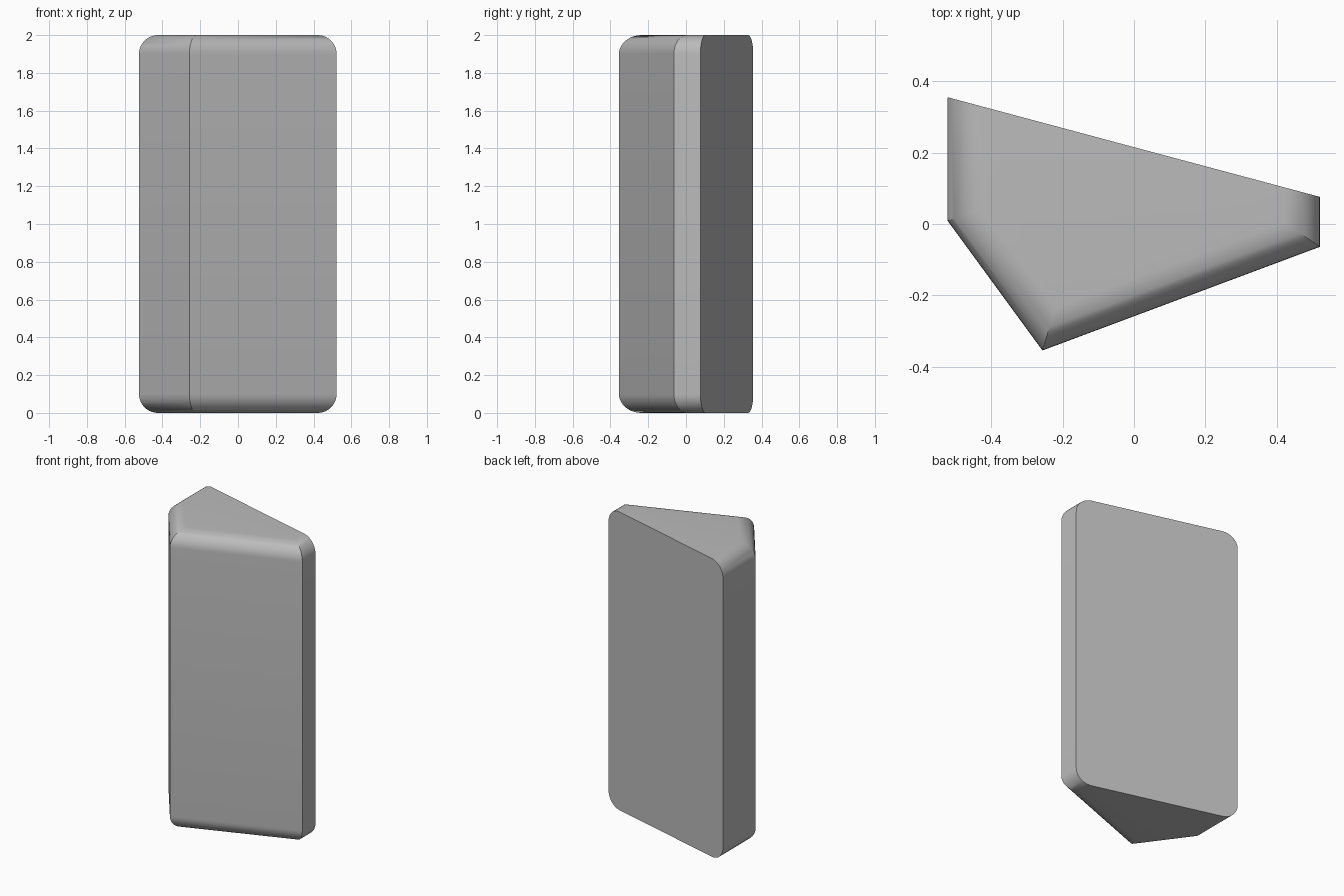
import bpy, bmesh, math
from mathutils import Vector
from mathutils.geometry import intersect_line_line_2d, normal

HEIGHT, RADIUS, STEPS = 2.0, 0.1, 10

cube = bpy.data.objects.get("Cube")
if cube:
    bpy.data.objects.remove(cube)

# Footprint, counter-clockwise; the last-but-one side is the flat back
outline = [Vector(p) for p in ((-0.524, 0.01), (-0.257, -0.355), (0.522, -0.064),
                               (0.522, 0.076), (-0.524, 0.356))]
BACK = 3


def inset(amount):
    """Move every side inwards except the flat back, and mitre the corners."""
    n = len(outline)
    lines = []
    for i, a in enumerate(outline):
        d = (outline[(i + 1) % n] - a).normalized()
        shift = Vector((-d.y, d.x)) * (0 if i == BACK else amount)
        lines.append((a + shift, d))
    ring = []
    for i in range(n):
        (p, d), (q, e) = lines[i - 1], lines[i]
        t = (q - p).cross(e) / d.cross(e)
        ring.append(p + d * t)
    return ring


# Quarter-round profile at the bottom, mirrored at the top
arc = [math.pi / 2 * i / STEPS for i in range(STEPS + 1)]
low = [(RADIUS * (1 - math.sin(a)), RADIUS * (1 - math.cos(a))) for a in arc]
profile = [(d, z) for d, z in low] + [(d, HEIGHT - z) for d, z in reversed(low)]

# Stack the rings into a closed block
bm = bmesh.new()
rings = [[bm.verts.new((p.x, p.y, z)) for p in inset(d)] for d, z in profile]
count = len(outline)
for lower, upper in zip(rings, rings[1:]):
    for i in range(count):
        j = (i + 1) % count
        if i != BACK:
            bm.faces.new((lower[i], lower[j], upper[j], upper[i]))
bm.faces.new(list(reversed(rings[0])))
bm.faces.new(rings[-1])

# Single flat back face
bm.faces.new([r[BACK + 1] for r in rings] + [r[BACK] for r in reversed(rings)])
bmesh.ops.recalc_face_normals(bm, faces=bm.faces)

mesh = bpy.data.meshes.new("block")
bm.to_mesh(mesh)
bm.free()
block = bpy.data.objects.new("rounded_block", mesh)
bpy.context.collection.objects.link(block)

# Plain grey
grey = bpy.data.materials.new("plain_grey")
grey.use_nodes = True
colour = (0.5, 0.5, 0.5, 1)
grey.diffuse_color = colour
grey.node_tree.nodes["Principled BSDF"].inputs["Base Color"].default_value = colour
mesh.materials.append(grey)

# Smooth rounding with crisp corners
bpy.ops.object.select_all(action="DESELECT")
block.select_set(True)
bpy.context.view_layer.objects.active = block
bpy.ops.object.shade_smooth_by_angle(angle=math.radians(30))
